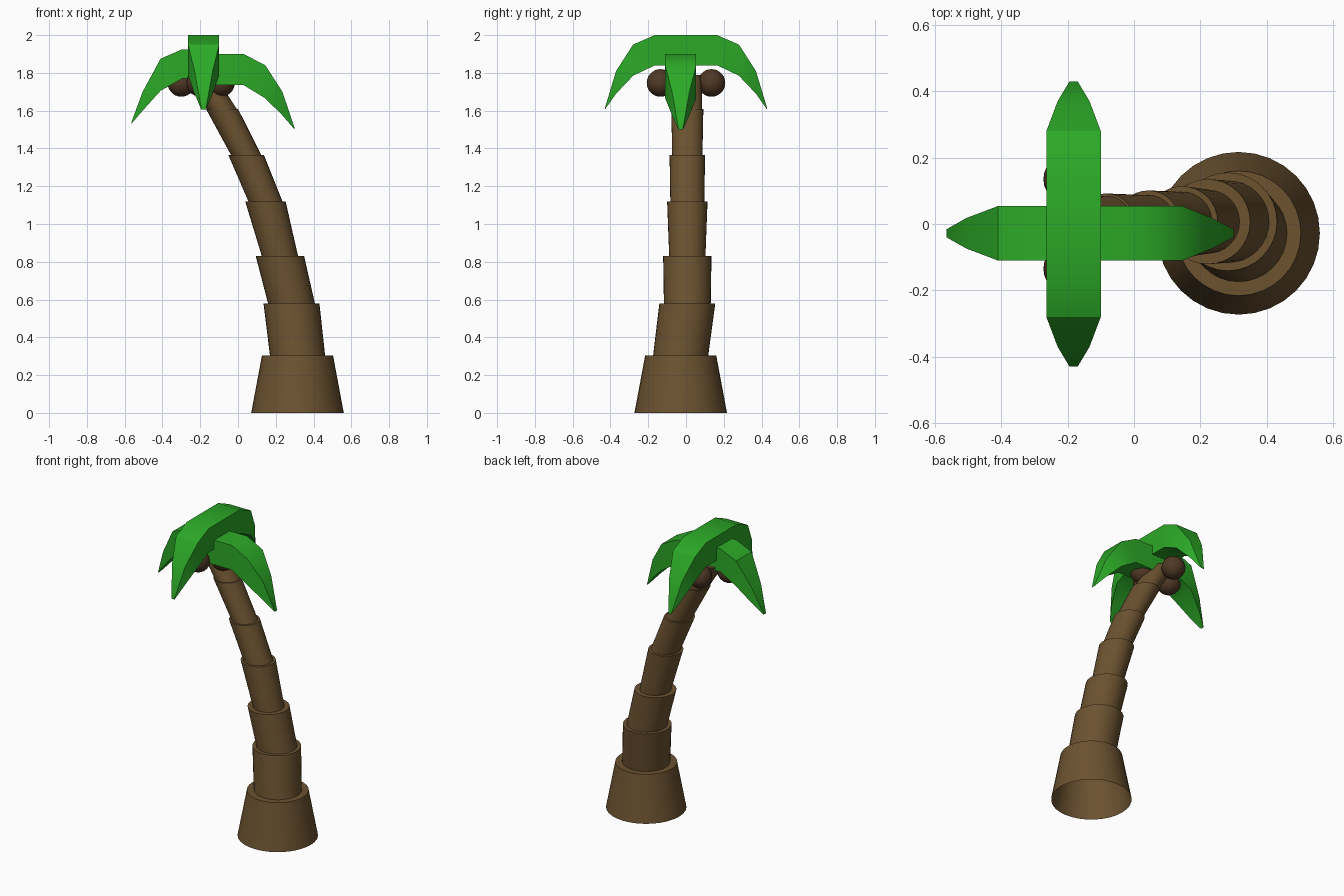
import bpy, bmesh, math

if "Cube" in bpy.data.objects:
    bpy.data.objects.remove(bpy.data.objects["Cube"])


def material(name, color):
    m = bpy.data.materials.new(name)
    m.diffuse_color = (*color, 1)
    m.use_nodes = True
    m.node_tree.nodes["Principled BSDF"].inputs["Base Color"].default_value = m.diffuse_color
    return m


bark = material("bark", (0.15, 0.085, 0.03))
leaf_green = material("leaf_green", (0.025, 0.4, 0.02))
shell = material("shell", (0.08, 0.04, 0.018))


def finish(bm, name, mat, angle):
    bmesh.ops.recalc_face_normals(bm, faces=bm.faces[:])
    me = bpy.data.meshes.new(name)
    bm.to_mesh(me)
    bm.free()
    ob = bpy.data.objects.new(name, me)
    me.materials.append(mat)
    bpy.context.collection.objects.link(ob)
    bpy.ops.object.select_all(action='DESELECT')
    ob.select_set(True)
    bpy.context.view_layer.objects.active = ob
    bpy.ops.object.shade_smooth_by_angle(angle=math.radians(angle))
    return ob


def bridge(bm, rings):
    for a, b in zip(rings, rings[1:]):
        n = len(a)
        for i in range(n):
            j = (i + 1) % n
            bm.faces.new((a[i], a[j], b[j], b[i]))


# Trunk: stepped, leaning rings (x, y, z, radius), open at the bottom
bm = bmesh.new()
SIDES = 32
trunk = [
    (0.315, -0.028, 0, 0.245), (0.315, -0.028, 0.305, 0.188),
    (0.315, -0.028, 0.305, 0.146), (0.283, 0.007, 0.58, 0.148),
    (0.283, 0.007, 0.58, 0.124), (0.222, 0.007, 0.83, 0.128),
    (0.222, 0.007, 0.83, 0.096), (0.145, 0.007, 1.12, 0.107),
    (0.145, 0.007, 1.12, 0.090), (0.043, 0.007, 1.365, 0.094),
    (0.043, 0.007, 1.365, 0.080), (-0.085, 0.007, 1.61, 0.085),
    (-0.085, 0.007, 1.61, 0.078), (-0.20, 0.007, 1.79, 0.075),
]
rings = []
for x, y, z, r in trunk:
    rings.append([bm.verts.new((x + r * math.cos(t), y + r * math.sin(t), z))
                  for t in (math.tau * i / SIDES for i in range(SIDES))])
bridge(bm, rings)
bm.faces.new(rings[-1])
finish(bm, "trunk", bark, 35)


# Leaves: drooping boxes that taper to a point; sections are (reach, top, bottom, half width)
def leaf(name, sections, center, angle):
    bm = bmesh.new()
    c, s = math.cos(angle), math.sin(angle)
    rings = []
    for d, top, bottom, w in sections:
        corners = ((-w, bottom), (w, bottom), (w, top), (-w, top))
        rings.append([bm.verts.new((center[0] + d * c - u * s,
                                    center[1] + d * s + u * c, z))
                      for u, z in corners])
    bridge(bm, rings)
    bm.faces.new(rings[0])
    bm.faces.new(rings[-1])
    finish(bm, name, leaf_green, 32)


W = 0.082
half = [(0.165, 2.0, 1.84, W), (0.28, 1.95, 1.785, W),
        (0.37, 1.81, 1.69, 0.048), (0.43, 1.612, 1.605, 0.012)]
cross = [(-d, t, b, w) for d, t, b, w in reversed(half)] + half
leaf("front_back_leaf", cross, (-0.182, 0), math.pi / 2)

right = [(0.0, 1.9, 1.735, W), (0.21, 1.9, 1.735, W), (0.325, 1.84, 1.665, W),
         (0.415, 1.70, 1.575, 0.046), (0.48, 1.507, 1.5, 0.012)]
leaf("right_leaf", right, (-0.18, -0.028), 0)
left = [(0.0, 1.925, 1.77, W), (0.115, 1.925, 1.77, W), (0.23, 1.875, 1.705, W),
        (0.325, 1.70, 1.60, 0.046), (0.385, 1.537, 1.53, 0.012)]
leaf("left_leaf", left, (-0.18, -0.028), math.pi)

# Coconuts clustered under the leaves
for name, x, y in (("back_nut", -0.20, 0.135), ("front_nut", -0.20, -0.135),
                   ("left_nut", -0.30, -0.03), ("right_nut", -0.09, -0.03)):
    bm = bmesh.new()
    bmesh.ops.create_uvsphere(bm, u_segments=24, v_segments=14, radius=0.073)
    finish(bm, name, shell, 40).location = (x, y, 1.747)
